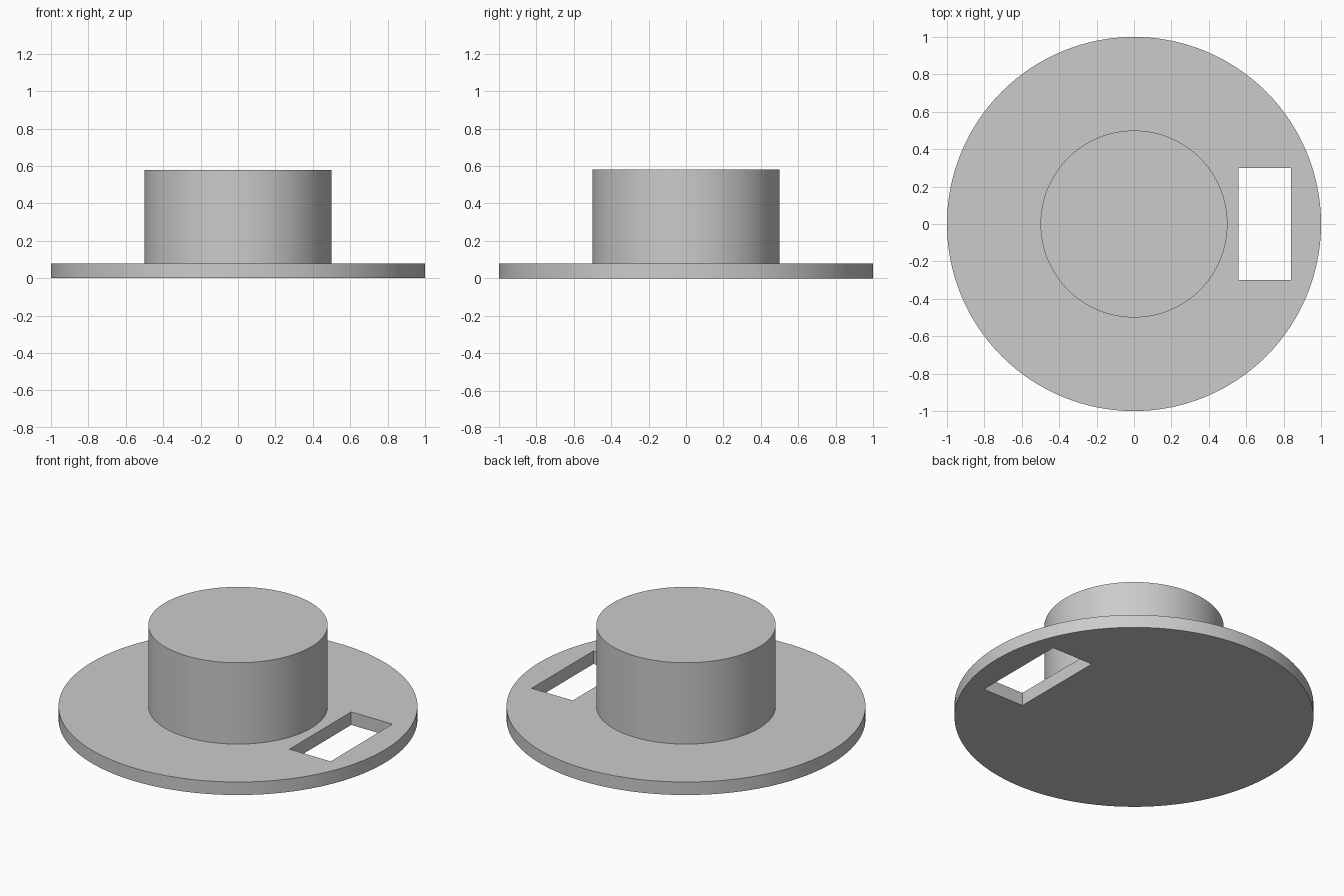
import bpy
import math

cube = bpy.data.objects.get("Cube")
if cube:
    bpy.data.objects.remove(cube, do_unlink=True)

FLANGE_TOP = 0.08
BOSS_TOP = 0.58

grey = bpy.data.materials.new("plain_grey")
grey.use_nodes = True
colour = (0.6, 0.6, 0.6, 1)
grey.diffuse_color = colour
grey.node_tree.nodes["Principled BSDF"].inputs["Base Color"].default_value = colour


def disc(name, radius, bottom, top):
    """Upright cylinder with flat caps between two heights."""
    bpy.ops.mesh.primitive_cylinder_add(
        vertices=128, radius=radius, depth=top - bottom,
        location=(0, 0, (bottom + top) / 2))
    obj = bpy.context.object
    obj.name = name
    obj.data.materials.append(grey)
    return obj


def smooth(obj):
    bpy.ops.object.select_all(action='DESELECT')
    obj.select_set(True)
    bpy.context.view_layer.objects.active = obj
    bpy.ops.object.shade_smooth_by_angle(angle=math.radians(30))


# Wide flange and the central boss standing on it
flange = disc("flange", 1.0, 0, FLANGE_TOP)
boss = disc("boss", 0.5, FLANGE_TOP, BOSS_TOP)

# Rectangular slot through the flange on the left side
bpy.ops.mesh.primitive_cube_add(size=1, location=(0.7, 0, FLANGE_TOP / 2))
cutter = bpy.context.object
cutter.name = "slot_cutter"
cutter.scale = (0.28, 0.6, 0.3)
cutter.hide_render = True
cutter.data.materials.append(grey)

bpy.context.view_layer.objects.active = flange
cut = flange.modifiers.new("slot", 'BOOLEAN')
cut.operation = 'DIFFERENCE'
cut.solver = 'EXACT'
cut.object = cutter
bpy.ops.object.modifier_apply(modifier=cut.name)
bpy.data.objects.remove(cutter, do_unlink=True)

for part in (flange, boss):
    smooth(part)
